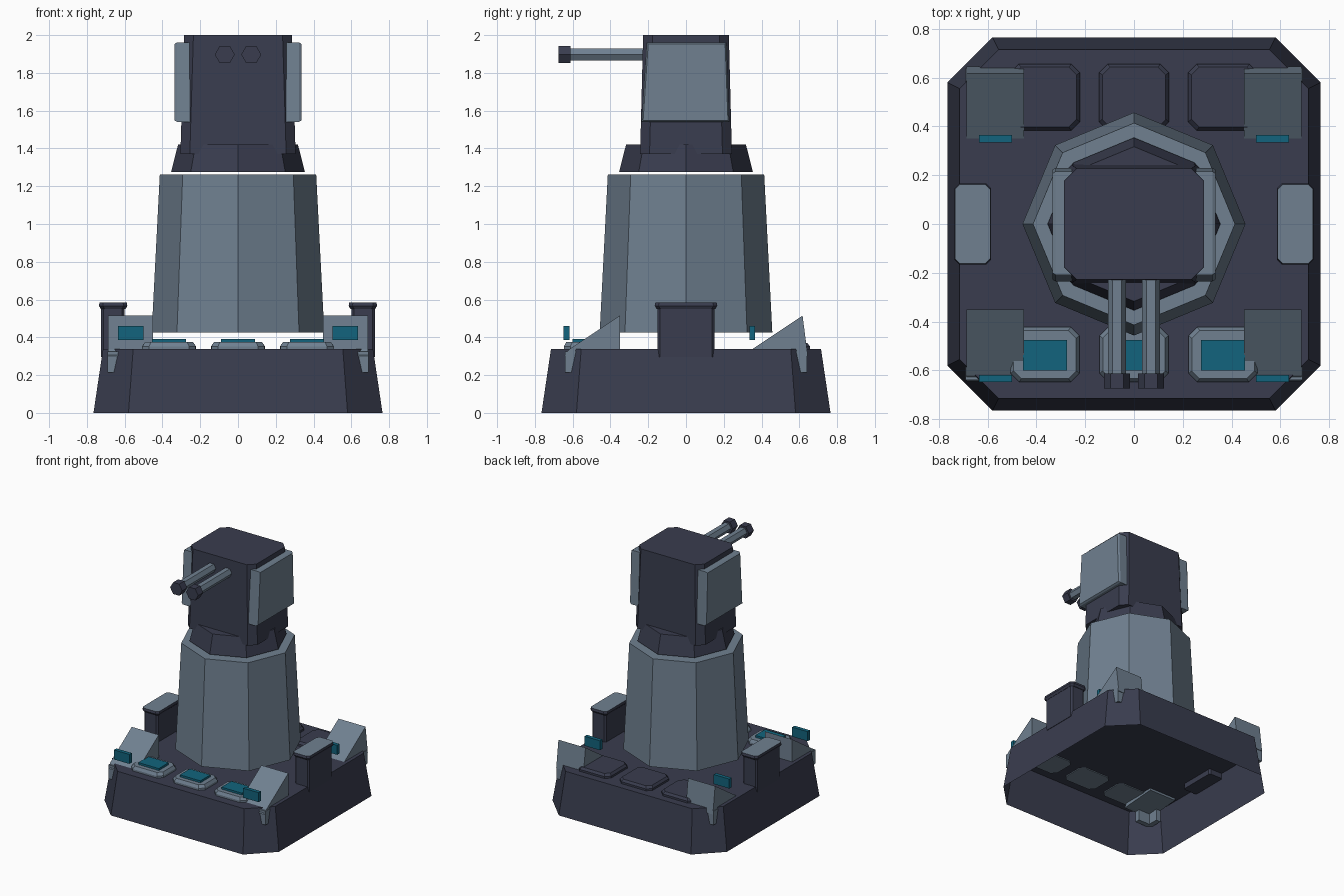
import bpy, bmesh, math

if "Cube" in bpy.data.objects:
    bpy.data.objects.remove(bpy.data.objects["Cube"])


def material(name, rgb):
    m = bpy.data.materials.new(name)
    m.diffuse_color = (*rgb, 1)
    m.use_nodes = True
    m.node_tree.nodes["Principled BSDF"].inputs["Base Color"].default_value = m.diffuse_color
    return m


DARK = material("dark slate", (0.041, 0.046, 0.077))
LIGHT = material("steel blue", (0.160, 0.216, 0.280))
TEAL = material("teal light", (0.006, 0.127, 0.205))


def loft(name, loops, mat, top_mat=None, bottom=True):
    """Join equal-length loops of points from bottom to top into a closed part."""
    bm = bmesh.new()
    rings = [[bm.verts.new(p) for p in loop] for loop in loops]
    n = len(rings[0])
    for a, b in zip(rings, rings[1:]):
        for i in range(n):
            j = (i + 1) % n
            bm.faces.new((a[i], a[j], b[j], b[i]))
    if bottom:
        bm.faces.new(rings[0][::-1])
    top = bm.faces.new(rings[-1])
    if top_mat:
        top.material_index = 1
    bmesh.ops.recalc_face_normals(bm, faces=bm.faces)
    me = bpy.data.meshes.new(name)
    bm.to_mesh(me)
    bm.free()
    me.materials.append(mat)
    if top_mat:
        me.materials.append(top_mat)
    ob = bpy.data.objects.new(name, me)
    bpy.context.collection.objects.link(ob)
    return ob


def rect(cx, cy, hx, hy, c, z):
    """Rectangle with chamfered corners, counter-clockwise."""
    pts = [(hx, -hy + c), (hx, hy - c), (hx - c, hy), (-hx + c, hy),
           (-hx, hy - c), (-hx, -hy + c), (-hx + c, -hy), (hx - c, -hy)]
    return [(cx + x, cy + y, z) for x, y in pts]


def ngon(n, r, z):
    return [(r * math.cos(2 * math.pi * i / n), r * math.sin(2 * math.pi * i / n), z)
            for i in range(n)]


def box(name, x0, x1, y0, y1, z0, z1, mat):
    base = [(x0, y0), (x1, y0), (x1, y1), (x0, y1)]
    return loft(name, [[(x, y, z) for x, y in base] for z in (z0, z1)], mat)


# Hollow base with cut corners, open underneath
loft("base", [rect(0, 0, 0.765, 0.765, 0.185, 0),
              rect(0, 0, 0.715, 0.715, 0.16, 0.337)], DARK, bottom=False)

# Octagonal column, floating just above the base, and collar
loft("column", [ngon(8, 0.457, 0.425), ngon(8, 0.414, 1.263)], LIGHT)
loft("collar", [ngon(8, 0.354, 1.275), ngon(8, 0.317, 1.422)], DARK)

# Turret head
loft("turret_head", [rect(0, 0, 0.305, 0.243, 0.05, 1.37),
                     rect(0, 0, 0.286, 0.227, 0.05, 2.0)], DARK)

for s, side in ((-1, "left"), (1, "right")):
    # Armour plate on the side of the head, outer edge bevelled
    plate = []
    for x, d in ((0.255, 0), (0.322, 0), (0.335, 0.008)):
        plate.append([(s * x, -0.235 + d, 1.54 + d), (s * x, 0.230 - d, 1.54 + d),
                      (s * x, 0.215 - d, 1.962 - d), (s * x, -0.208 + d, 1.962 - d)])
    loft("armour_plate_" + side, plate, LIGHT)

    # Twin guns: six-sided barrel and muzzle
    for part, r, y0, y1, mat in (("barrel", 0.037, -0.20, -0.63, LIGHT),
                                 ("muzzle", 0.053, -0.612, -0.675, DARK)):
        loft(part + "_" + side,
             [[(s * 0.07 + x, y, 1.897 + z) for x, z, _ in ngon(6, r, 0)]
              for y in (y0, y1)], mat)

    # Side cabinet with a light-topped lid
    loft("cabinet_" + side, [rect(s * 0.663, 0, 0.062, 0.150, 0.012, 0.295),
                             rect(s * 0.663, 0, 0.062, 0.150, 0.012, 0.56)], DARK)
    loft("cabinet_lid_" + side, [rect(s * 0.661, 0, 0.066, 0.155, 0.02, 0.55),
                                 rect(s * 0.661, 0, 0.075, 0.166, 0.02, 0.567),
                                 rect(s * 0.661, 0, 0.072, 0.162, 0.02, 0.585)],
         DARK, LIGHT)

    # Corner wedges, all sloping to the front
    for end, prof in (("front", [(-0.35, 0.32), (-0.35, 0.515), (-0.62, 0.335),
                                 (-0.645, 0.30), (-0.62, 0.30)]),
                      ("rear", [(0.35, 0.32), (0.63, 0.30), (0.645, 0.30),
                                (0.617, 0.515), (0.35, 0.337)])):
        tag = end + "_" + side
        loft("wedge_" + tag, [[(s * x, y, z) for y, z in prof]
                              for x in (0.45, 0.687)], LIGHT)
        # Angled clamp reaching down over the cut corner
        e = -1 if end == "front" else 1
        corner = [(0.55, 0.64), (0.69, 0.64), (0.69, 0.52),
                  (0.65, 0.52), (0.65, 0.60), (0.55, 0.60)]
        loft("clamp_" + tag, [[(s * x, e * y, z) for x, y in corner]
                              for z in (0.215, 0.325)], LIGHT)
        # Lamp plate in front of the wedge
        y = -0.648 if end == "front" else 0.335
        box("lamp_" + tag, s * 0.567 - 0.068, s * 0.567 + 0.068,
            y, y + 0.03, 0.385, 0.46, TEAL)

# Rows of hatches: dark at the rear, light with teal screens at the front
for i, x in enumerate((-0.365, 0, 0.365)):
    loft(f"rear_hatch_{i}", [rect(x, 0.52, 0.143, 0.136, 0.035, 0.33),
                             rect(x, 0.52, 0.143, 0.136, 0.035, 0.352),
                             rect(x, 0.52, 0.130, 0.123, 0.032, 0.370)], DARK)
    loft(f"front_hatch_{i}", [rect(x, -0.535, 0.141, 0.112, 0.035, 0.33),
                              rect(x, -0.535, 0.141, 0.112, 0.035, 0.352),
                              rect(x, -0.535, 0.128, 0.099, 0.032, 0.374)], LIGHT)
    box(f"screen_{i}", x - 0.09, x + 0.09, -0.6, -0.475, 0.36, 0.39, TEAL)
